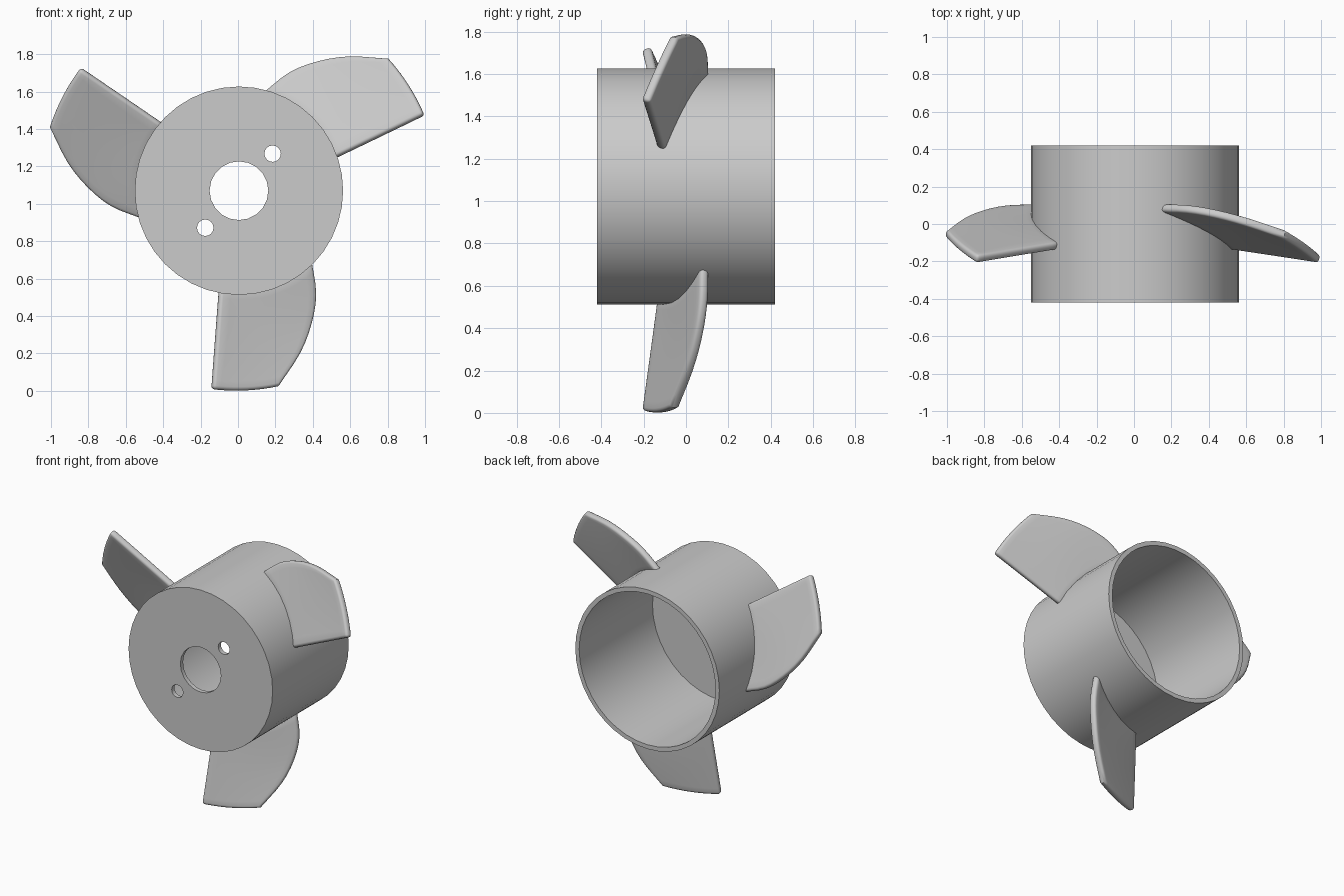
import bpy, bmesh
from math import sin, cos, pi, radians, atan2, hypot
from mathutils import Matrix, Vector

cube = bpy.data.objects.get("Cube")
if cube:
    bpy.data.objects.remove(cube, do_unlink=True)

CENTRE = Vector((0.005, 0, 1.07))
HUB_R, HALF_DEPTH, WALL = 0.557, 0.42, 0.03

grey = bpy.data.materials.new("light_grey")
grey.use_nodes = True
grey.diffuse_color = (0.6, 0.6, 0.6, 1)
grey.node_tree.nodes["Principled BSDF"].inputs["Base Color"].default_value = (0.6, 0.6, 0.6, 1)


def cylinder(name, radius, y0, y1, x=0, z=0, sides=40):
    """Cylinder along y, offset from the hub axis."""
    bpy.ops.mesh.primitive_cylinder_add(
        vertices=sides, radius=radius, depth=y1 - y0,
        location=CENTRE + Vector((x, (y0 + y1) / 2, z)), rotation=(pi / 2, 0, 0))
    obj = bpy.context.object
    obj.name = name
    return obj


def activate(obj):
    bpy.ops.object.select_all(action='DESELECT')
    obj.select_set(True)
    bpy.context.view_layer.objects.active = obj


def smooth(obj):
    activate(obj)
    bpy.ops.object.shade_smooth_by_angle(angle=radians(35))


# Hub: open-backed drum with a drilled front plate
hub = cylinder("hub", HUB_R, -HALF_DEPTH, HALF_DEPTH)
hub.data.materials.append(grey)
front = -HALF_DEPTH
cutters = [
    cylinder("cavity_cutter", HUB_R - WALL, front + WALL, HALF_DEPTH + 0.1),
    cylinder("shaft_cutter", 0.157, front - 0.1, front + 0.1, sides=20),
    cylinder("upper_bolt_cutter", 0.044, front - 0.1, front + 0.1, 0.18, 0.198, 16),
    cylinder("lower_bolt_cutter", 0.044, front - 0.1, front + 0.1, -0.18, -0.198, 16),
]
activate(hub)
for cutter in cutters:
    cutter.hide_render = True
    mod = hub.modifiers.new(cutter.name, 'BOOLEAN')
    mod.operation, mod.solver, mod.object = 'DIFFERENCE', 'EXACT', cutter
    bpy.ops.object.modifier_apply(modifier=mod.name)
    bpy.data.objects.remove(cutter, do_unlink=True)
smooth(hub)

# Blade edges from root to tip, relative to the hub axis
TRAILING = [(0.385, 0.09, -0.375), (0.41, 0.085, -0.55), (0.386, 0.06, -0.71),
            (0.325, 0.015, -0.87), (0.21, -0.055, -1.045)]
LEADING = [Vector((-0.105, -0.118, -0.53)), Vector((-0.145, -0.19, -1.06))]


def trailing(v):
    """Catmull-Rom point on the curved edge."""
    pts = [Vector(p) for p in TRAILING]
    pts = [2 * pts[0] - pts[1]] + pts + [2 * pts[-1] - pts[-2]]
    i = min(int(v * 4), 3)
    t = v * 4 - i
    a, b, c, d = pts[i:i + 4]
    return b + 0.5 * t * (c - a + t * (2 * a - 5 * b + 4 * c - d + t * (3 * (b - c) + d - a)))


def blade_surface(cols=10, rows=12):
    bm = bmesh.new()
    grid = []
    for j in range(rows + 1):
        v = j / rows
        a, b = LEADING[0].lerp(LEADING[1], v), trailing(v)
        ra, rb = hypot(a.x, a.z), hypot(b.x, b.z)
        ta, tb = atan2(a.x, -a.z), atan2(b.x, -b.z)
        row = []
        for i in range(cols + 1):
            u = i / cols
            r, t = ra + (rb - ra) * u, ta + (tb - ta) * u
            row.append(bm.verts.new((r * sin(t), a.y + (b.y - a.y) * u, -r * cos(t))))
        grid.append(row)
    for lower, upper in zip(grid, grid[1:]):
        for i in range(cols):
            bm.faces.new((lower[i], lower[i + 1], upper[i + 1], upper[i]))
    bmesh.ops.recalc_face_normals(bm, faces=bm.faces)
    mesh = bpy.data.meshes.new("blade")
    bm.to_mesh(mesh)
    bm.free()
    mesh.materials.append(grey)
    return mesh


# Three rounded blades spaced evenly round the hub
for k, name in enumerate(("lower_blade", "left_blade", "right_blade")):
    blade = bpy.data.objects.new(name, blade_surface())
    bpy.context.collection.objects.link(blade)
    blade.matrix_world = Matrix.Translation(CENTRE) @ Matrix.Rotation(-k * 2 * pi / 3, 4, 'Y')
    solid = blade.modifiers.new("thickness", 'SOLIDIFY')
    solid.thickness, solid.offset = 0.045, 0
    bevel = blade.modifiers.new("rounded_edge", 'BEVEL')
    bevel.width, bevel.segments = 0.017, 3
    bevel.limit_method, bevel.angle_limit = 'ANGLE', radians(50)
    activate(blade)
    for mod in ("thickness", "rounded_edge"):
        bpy.ops.object.modifier_apply(modifier=mod)
    smooth(blade)
